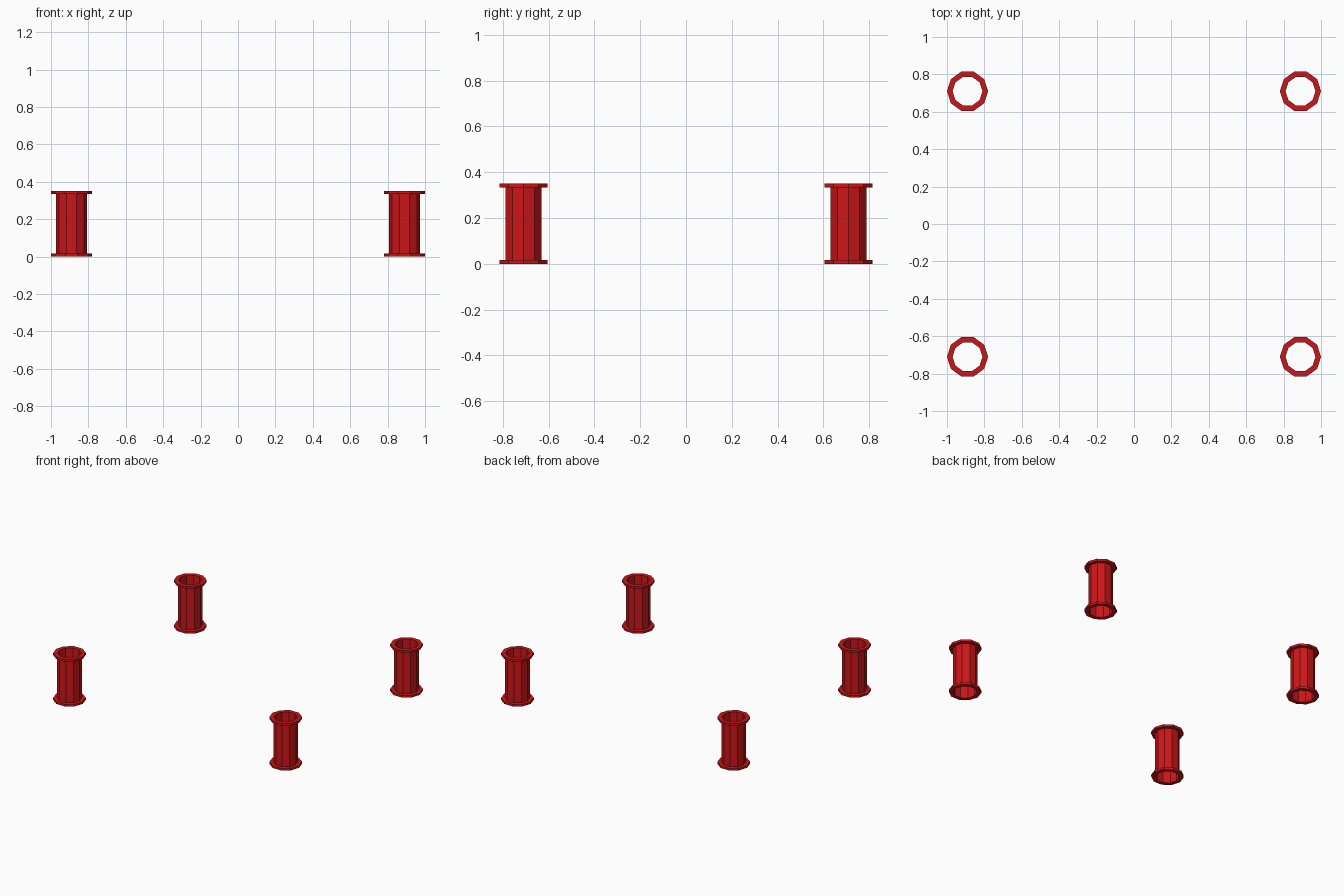
import bpy, bmesh, math

if "Cube" in bpy.data.objects:
    bpy.data.objects.remove(bpy.data.objects["Cube"])

SIDES = 10
R_IN, R_WALL, R_FLANGE = 0.08, 0.083, 0.11
H, T = 0.35, 0.016

red = bpy.data.materials.new("red")
red.diffuse_color = (0.6, 0.008, 0.01, 1)
red.use_nodes = True
red.node_tree.nodes["Principled BSDF"].inputs["Base Color"].default_value = red.diffuse_color

# Closed (radius, z) cross-section: thin tube wall with a flange at each end
PROFILE = [(R_IN, 0), (R_FLANGE, 0), (R_FLANGE, T), (R_WALL, T),
           (R_WALL, H - T), (R_FLANGE, H - T), (R_FLANGE, H), (R_IN, H)]


def spool_mesh():
    bm = bmesh.new()
    rings = []
    for i in range(SIDES):
        a = 2 * math.pi * i / SIDES
        rings.append([bm.verts.new((r * math.cos(a), r * math.sin(a), z)) for r, z in PROFILE])
    n = len(PROFILE)
    for i in range(SIDES):
        a, b = rings[i], rings[(i + 1) % SIDES]
        for j in range(n):
            k = (j + 1) % n
            bm.faces.new((a[j], b[j], b[k], a[k]))
    bmesh.ops.recalc_face_normals(bm, faces=bm.faces)
    mesh = bpy.data.meshes.new("flanged_tube")
    bm.to_mesh(mesh)
    bm.free()
    mesh.materials.append(red)
    return mesh


# Four identical tubes at the corners
mesh = spool_mesh()
for xs, xn in ((-1, "left"), (1, "right")):
    for ys, yn in ((-1, "front"), (1, "back")):
        ob = bpy.data.objects.new(f"{yn}_{xn}_flanged_tube", mesh)
        ob.location = (xs * 0.89, ys * 0.71, 0)
        bpy.context.collection.objects.link(ob)
